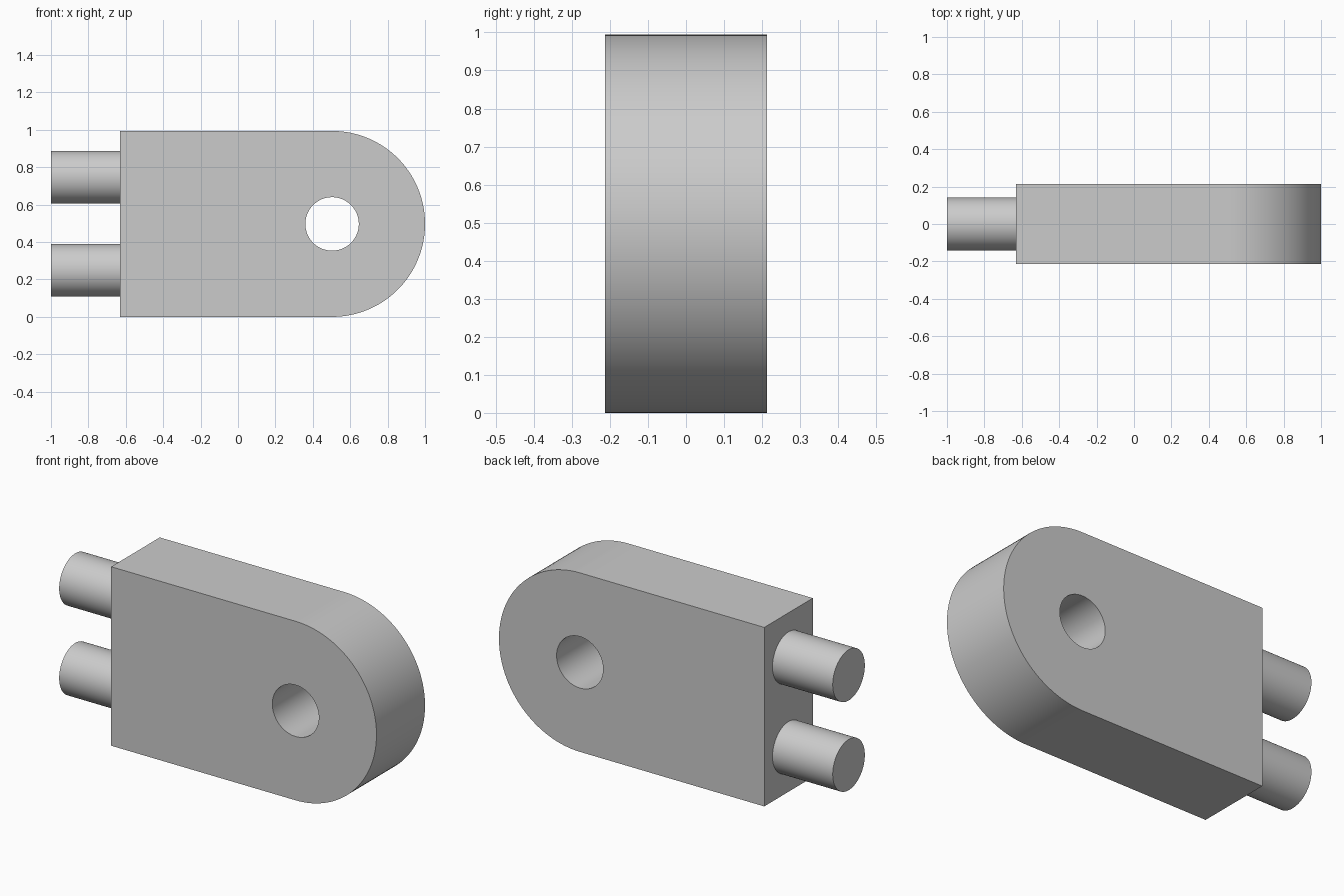
import bpy, bmesh
from math import pi, sin, cos, radians

cube = bpy.data.objects.get("Cube")
if cube:
    bpy.data.objects.remove(cube, do_unlink=True)

RADIUS = 0.497      # rounded end, also half the plate height
EYE_X = 1 - RADIUS  # centre of the rounded end and its hole
BACK_X = -0.63      # flat end of the plate
HALF_DEPTH = 0.213
PIN_RADIUS = 0.141

grey = bpy.data.materials.new("plain grey")
grey.use_nodes = True
colour = (0.6, 0.6, 0.6, 1)
grey.diffuse_color = colour
grey.node_tree.nodes["Principled BSDF"].inputs["Base Color"].default_value = colour


def smooth(obj):
    bpy.ops.object.select_all(action="DESELECT")
    obj.select_set(True)
    bpy.context.view_layer.objects.active = obj
    bpy.ops.object.shade_smooth_by_angle(angle=radians(30))


def cylinder(name, radius, depth, location, rotation):
    bpy.ops.mesh.primitive_cylinder_add(
        vertices=64, radius=radius, depth=depth, location=location, rotation=rotation)
    obj = bpy.context.object
    obj.name = name
    obj.data.materials.append(grey)
    return obj


# Plate with one rounded end, extruded front to back
steps = 64
outline = [(BACK_X, 0)]
for i in range(steps + 1):
    a = -pi / 2 + pi * i / steps
    outline.append((EYE_X + RADIUS * cos(a), RADIUS + RADIUS * sin(a)))
outline.append((BACK_X, 2 * RADIUS))

bm = bmesh.new()
face = bm.faces.new([bm.verts.new((x, -HALF_DEPTH, z)) for x, z in outline])
new = bmesh.ops.extrude_face_region(bm, geom=[face])["geom"]
bmesh.ops.translate(bm, vec=(0, 2 * HALF_DEPTH, 0),
                    verts=[v for v in new if isinstance(v, bmesh.types.BMVert)])
bmesh.ops.recalc_face_normals(bm, faces=bm.faces)
mesh = bpy.data.meshes.new("plate")
bm.to_mesh(mesh)
bm.free()
mesh.materials.append(grey)
plate = bpy.data.objects.new("plate", mesh)
bpy.context.collection.objects.link(plate)

# Through hole at the centre of the rounded end
cutter = cylinder("hole_cutter", 0.143, 1, (EYE_X, 0, RADIUS), (pi / 2, 0, 0))
hole = plate.modifiers.new("hole", "BOOLEAN")
hole.operation = "DIFFERENCE"
hole.solver = "EXACT"
hole.object = cutter
bpy.context.view_layer.objects.active = plate
bpy.ops.object.modifier_apply(modifier=hole.name)
bpy.data.objects.remove(cutter, do_unlink=True)
smooth(plate)

# Two pins on the flat end, seated against the plate
length = BACK_X + 1
for name, z in (("lower_pin", 0.249), ("upper_pin", 0.747)):
    smooth(cylinder(name, PIN_RADIUS, length, (-1 + length / 2, 0, z), (0, pi / 2, 0)))
